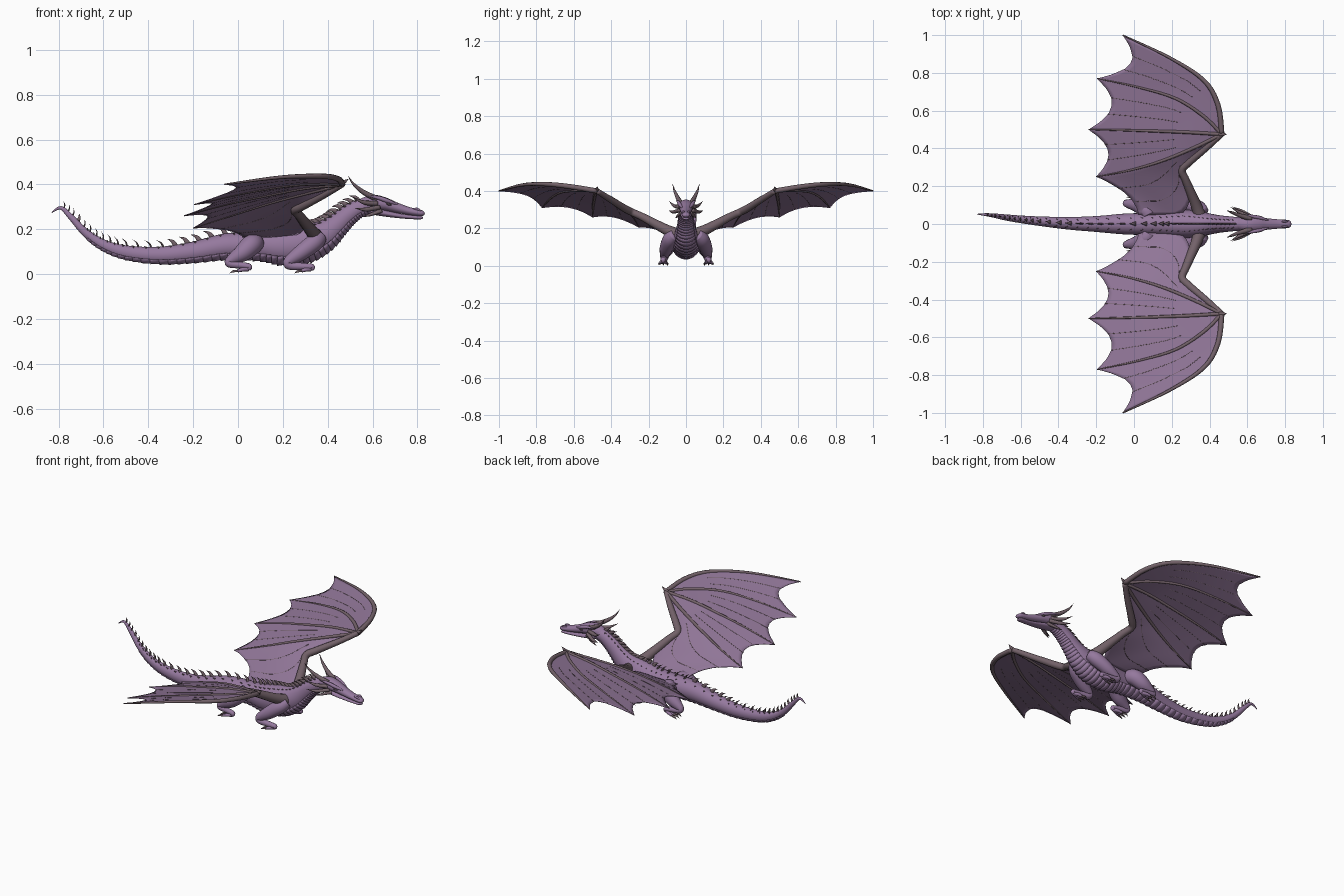
import bpy, bmesh, math
from mathutils import Vector

if "Cube" in bpy.data.objects:
    bpy.data.objects.remove(bpy.data.objects["Cube"], do_unlink=True)


def material(name, rgb):
    mat = bpy.data.materials.new(name)
    mat.use_nodes = True
    mat.diffuse_color = (*rgb, 1)
    mat.node_tree.nodes["Principled BSDF"].inputs["Base Color"].default_value = (*rgb, 1)
    return mat


HIDE = material("mauve hide", (0.30, 0.19, 0.34))
SKIN = material("wing skin", (0.28, 0.18, 0.31))
BONE = material("taupe bone", (0.17, 0.12, 0.14))
DARK = material("dark horn", (0.08, 0.06, 0.07))


def catmull(points, steps):
    """Smooth path through tuples of any length (position plus radii)."""
    out, last = [], len(points) - 1
    for i in range(last):
        quad = [points[max(0, min(last, j))] for j in range(i - 1, i + 3)]
        for k in range(steps):
            t = k / steps
            out.append(tuple(
                b + 0.5 * t * (c - a + t * (2 * a - 5 * b + 4 * c - d + t * (3 * (b - c) + d - a)))
                for a, b, c, d in zip(*quad)))
    return out + [tuple(points[-1])]


def frames(path):
    """Position, tangent, side and normal carried along a path."""
    pos = [Vector(p[:3]) for p in path]
    result, side = [], None
    for i, p in enumerate(pos):
        tan = (pos[min(i + 1, len(pos) - 1)] - pos[max(i - 1, 0)]).normalized()
        if side is None:
            ref = Vector((0, 0, 1)) if abs(tan.z) < 0.9 else Vector((0, 1, 0))
            side = tan.cross(ref)
        side = (side - tan * side.dot(tan)).normalized()
        result.append((p, tan, side, side.cross(tan)))
    return result


def tube(bm, points, sides=10, steps=5):
    """Tapered tube; points are x, y, z, half width and optional half height."""
    path = catmull(points, steps)
    rings = []
    for (p, tan, side, up), row in zip(frames(path), path):
        w, h = max(row[3], 0.0005), max(row[-1], 0.0005)
        ring = []
        for k in range(sides):
            a = math.tau * k / sides
            ring.append(bm.verts.new(p + side * w * math.cos(a) + up * h * math.sin(a)))
        rings.append(ring)
    for a, b in zip(rings, rings[1:]):
        for k in range(sides):
            n = (k + 1) % sides
            bm.faces.new((a[k], a[n], b[n], b[k]))
    bm.faces.new(rings[0])
    bm.faces.new(rings[-1])


def finish(bm, name, mat, paired=False, thickness=0):
    bmesh.ops.recalc_face_normals(bm, faces=bm.faces)
    mesh = bpy.data.meshes.new(name)
    bm.to_mesh(mesh)
    bm.free()
    mesh.materials.append(mat)
    mesh.shade_smooth()
    obj = bpy.data.objects.new(name, mesh)
    bpy.context.collection.objects.link(obj)
    if thickness:
        solid = obj.modifiers.new("thickness", "SOLIDIFY")
        solid.thickness, solid.offset = thickness, 0
    if paired:
        mirror = obj.modifiers.new("mirror", "MIRROR")
        mirror.use_axis = (False, True, False)
        mirror.use_mirror_merge = False


def tubes(name, mat, lists, paired=False, sides=10):
    bm = bmesh.new()
    for points in lists:
        tube(bm, points, sides)
    finish(bm, name, mat, paired)


# Body, from tail tip to nape
SPINE = [(-.83, .052, .275, .002, .002), (-.79, .05, .295, .007, .008), (-.745, .045, .255, .011, .013),
         (-.68, .035, .185, .016, .018), (-.6, .025, .13, .02, .024), (-.5, .015, .097, .025, .031),
         (-.35, .004, .084, .033, .038), (-.2, 0, .098, .042, .046), (-.05, 0, .124, .055, .058),
         (.1, 0, .125, .06, .064), (.2, 0, .122, .07, .08), (.3, 0, .138, .074, .085),
         (.38, 0, .17, .06, .07), (.44, 0, .217, .048, .053), (.49, 0, .262, .042, .045),
         (.54, 0, .294, .037, .039), (.6, 0, .312, .032, .033)]
bm = bmesh.new()
tube(bm, SPINE, 24, 8)
finish(bm, "body", HIDE)

# Overlapping belly plates and back spikes follow the spine
path = catmull(SPINE, 8)
spine = frames(path)
bm = bmesh.new()
for i in range(26, len(path) - 4, 2):
    rows = []
    for j, swell in ((i, 1.09), (i + 2, 1.0)):
        p, tan, side, up = spine[j]
        w, h = path[j][3] * swell, path[j][4] * swell
        angles = [math.radians(-58 + 116 * k / 10) for k in range(11)]
        rows.append([bm.verts.new(p + side * w * math.sin(a) - up * h * math.cos(a)) for a in angles])
    for k in range(10):
        bm.faces.new((rows[0][k], rows[0][k + 1], rows[1][k + 1], rows[1][k]))
finish(bm, "belly_plates", HIDE, thickness=0.003)


def back_spikes(name, first, gap, angle, scale):
    lists = []
    for i in range(first, len(path) - 6, gap):
        p, tan, side, up = spine[i]
        w, h = path[i][3:]
        out = (side * math.sin(angle) + up * math.cos(angle)).normalized()
        base = p + side * w * math.sin(angle) * .9 + up * h * math.cos(angle) * .9
        size = scale * min(.036, .018 + h * .4)
        lists.append([(*base, size * .4, size * .15),
                      (*(base + out * size * .6 - tan * size * .3), size * .25, size * .1),
                      (*(base + out * size - tan * size * .95), 0, 0)])
        # Wide axis runs along the spine
        lists[-1] = [(*q[:3], q[4], q[3]) for q in lists[-1]]
    tubes(name, BONE, lists, sides=6)


back_spikes("back_spikes", 10, 3, 0, 1)
back_spikes("left_back_scales", 24, 3, -.55, .4)
back_spikes("right_back_scales", 24, 3, .55, .4)

# Head
tubes("skull", HIDE, [[(.55, 0, .303, .03, .032), (.6, 0, .318, .041, .036), (.65, 0, .313, .039, .031),
                       (.7, 0, .298, .031, .024), (.76, 0, .282, .025, .018), (.81, 0, .273, .022, .015),
                       (.828, 0, .269, .015, .009), (.832, 0, .268, .004, .003)]], sides=18)
tubes("lower_jaw", HIDE, [[(.57, 0, .29, .03, .02), (.65, 0, .272, .03, .015), (.74, 0, .257, .021, .01),
                           (.81, 0, .252, .017, .008), (.824, 0, .252, .006, .003)]], sides=14)
tubes("horns", BONE, [[(.62, .028, .335, .014), (.56, .045, .365, .011), (.515, .062, .402, .006),
                       (.49, .072, .44, 0)]], True)
tubes("cheek_spikes", BONE, [
    [(.62, .033, .315, .012), (.56, .062, .32, .009), (.51, .09, .345, 0)],
    [(.63, .033, .298, .011), (.57, .068, .288, .009), (.52, .092, .295, 0)],
    [(.64, .025, .282, .009), (.59, .045, .265, .007), (.555, .058, .255, 0)]], True, 8)
tubes("brow_ridges", HIDE, [[(.71, .02, .31, .004), (.665, .033, .327, .01), (.62, .042, .342, .008),
                             (.57, .052, .348, 0)]], True, 8)
tubes("nostrils", HIDE, [[(.78, .012, .29, .003), (.8, .014, .29, .006), (.82, .013, .278, .002)]], True, 8)
tubes("eyes", DARK, [[(.66, .036, .314, .001), (.672, .036, .312, .006), (.684, .033, .308, .001)]], True, 8)

# Legs folded under the body, toes curling back
FRONT = [(.37, .06, .165, .03), (.34, .085, .14, .04), (.28, .105, .095, .036), (.225, .115, .055, .024),
         (.235, .117, .038, .02), (.29, .12, .034, .016), (.33, .122, .032, .014), (.325, .122, .022, .01)]
HIND = [(.08, .045, .14, .04), (.06, .08, .13, .046), (.02, .1, .095, .04), (-.035, .108, .06, .022),
        (-.035, .112, .046, .018), (.01, .116, .04, .015), (.05, .12, .034, .013), (.045, .12, .022, .01)]
tubes("front_legs", HIDE, [FRONT], True, 14)
tubes("hind_legs", HIDE, [HIND], True, 14)
for name, leg, reach in (("front", FRONT, .075), ("hind", HIND, .085)):
    x, y, z, r = leg[-1]
    toes, claws = [], []
    for spread in (-.022, 0, .022):
        mid = (x - reach * .55, y + spread * .7, .014)
        toes.append([(x, y, z, .01), (x - reach * .3, y + spread * .5, .02, .009), (*mid, .007)])
        claws.append([(*mid, .006), (x - reach * .8, y + spread, .012, .005), (x - reach, y + spread, .002, 0)])
    tubes(name + "_toes", HIDE, toes, True, 8)
    tubes(name + "_claws", BONE, claws, True, 6)

# Wing skeleton
WRIST = (.465, .475, .4)
ELBOW = (.255, .285, .285)
FINGERS = [
    [WRIST, (.445, .63, .425), (.37, .76, .437), (.19, .88, .432), (-.06, 1, .4)],
    [WRIST, (.37, .57, .405), (.22, .665, .395), (.02, .725, .36), (-.195, .77, .31)],
    [WRIST, (.3, .485, .385), (.12, .492, .35), (-.06, .497, .31), (-.24, .5, .26)],
    [WRIST, (.32, .405, .365), (.15, .335, .32), (-.02, .285, .265), (-.2, .25, .205)]]
ROOT = [WRIST, (.35, .385, .34), ELBOW, (.3, .17, .22), (.26, .06, .175), (.14, .05, .165), (.02, .05, .165)]
tubes("wing_arms", BONE, [
    [(.35, .04, .165, .034), (.325, .11, .195, .028), (.275, .23, .26, .021), (*ELBOW, .02),
     (.29, .325, .305, .02), (.38, .4, .352, .017), (*WRIST, .014)]], True, 12)
tubes("wing_fingers", BONE, [
    [(*p, (.013 if n == 0 else .009) * (1 - .2 * k * k / 4) + .001) for k, p in enumerate(finger)]
    for n, finger in enumerate(FINGERS)], True, 8)
tubes("wrist_claws", BONE, [[(.455, .475, .4, .013), (.475, .475, .412, .008), (.493, .475, .425, 0)]], True, 8)


def even(points, count):
    """Points at equal distances along a smooth path."""
    dense = [Vector(p) for p in catmull(points, 12)]
    dist = [0]
    for a, b in zip(dense, dense[1:]):
        dist.append(dist[-1] + (b - a).length)
    out, j = [], 0
    for k in range(count + 1):
        want = dist[-1] * k / count
        while j < len(dense) - 2 and dist[j + 1] < want:
            j += 1
        out.append(dense[j].lerp(dense[j + 1], (want - dist[j]) / (dist[j + 1] - dist[j])))
    return out


# Wing skin: panels between neighbouring fingers with scalloped trailing edges
FINE = 200
bones = [even(points, FINE) for points in FINGERS + [ROOT]]
bm = bmesh.new()
veins = []
for a, b, depth in zip(bones, bones[1:], (.15, .14, .12, .07)):
    def skin(s, t):
        k = round(FINE * t * (1 - depth * 4 * s * (1 - s)))
        return a[k].lerp(b[k], s)

    grid = [[bm.verts.new(skin(i / 14, j / 24)) for j in range(25)] for i in range(15)]
    for left, right in zip(grid, grid[1:]):
        for j in range(24):
            bm.faces.new((left[j], left[j + 1], right[j + 1], right[j]))
    for s in (.33, .67):
        veins.append([(*skin(s, t / 10), .0025) for t in range(4, 11)])
bmesh.ops.remove_doubles(bm, verts=bm.verts, dist=0.0002)
finish(bm, "wing_skin", SKIN, True, 0.003)
tubes("wing_veins", BONE, veins, True, 5)
